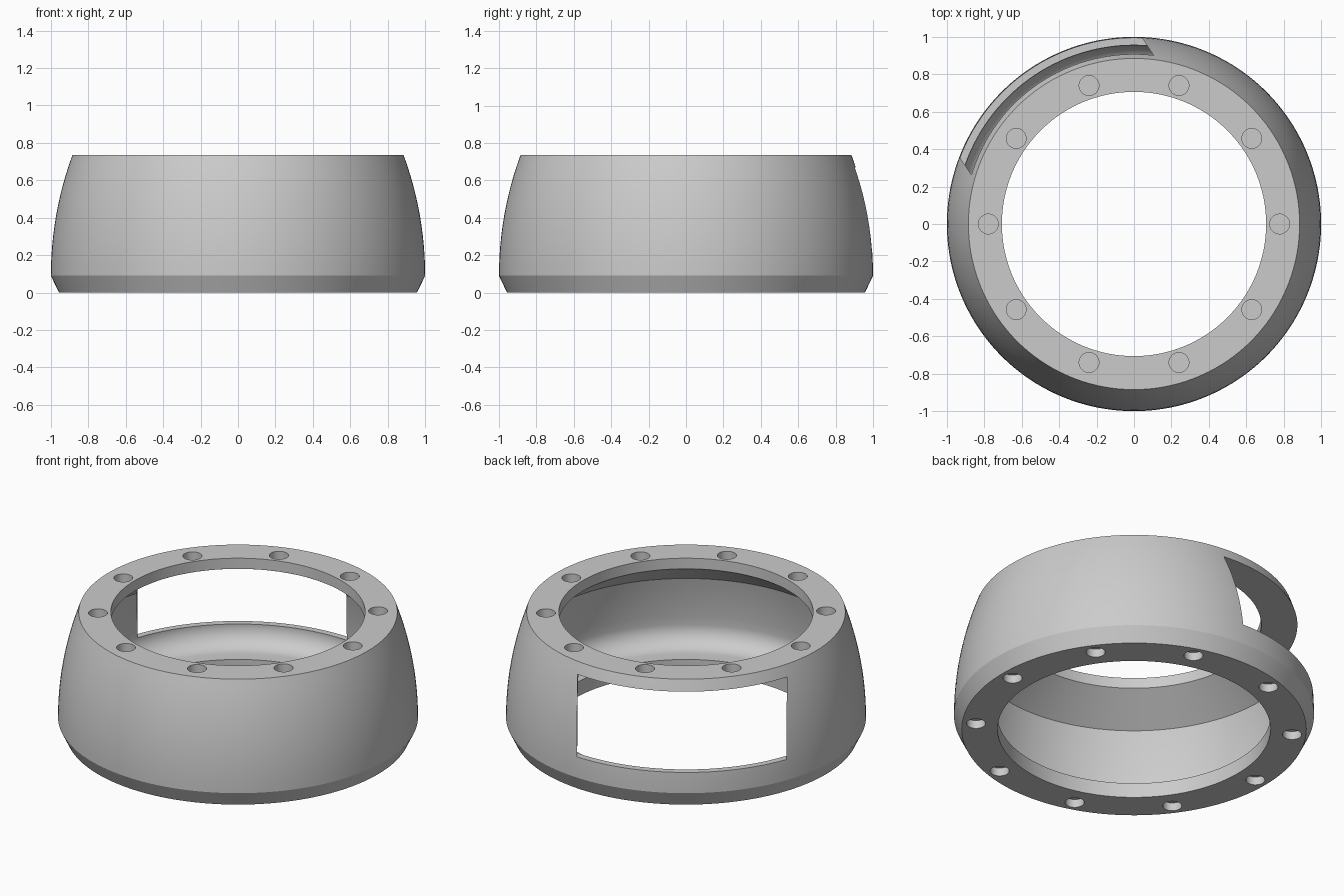
import bpy, bmesh
from math import sin, cos, pi, radians, sqrt
from mathutils import Matrix, Vector

cube = bpy.data.objects.get("Cube")
if cube:
    bpy.data.objects.remove(cube, do_unlink=True)

grey = bpy.data.materials.new("plain grey")
grey.use_nodes = True
grey.diffuse_color = (0.6, 0.6, 0.6, 1)
grey.node_tree.nodes["Principled BSDF"].inputs["Base Color"].default_value = (0.6, 0.6, 0.6, 1)

HEIGHT, CHAMFER, LIP = 0.735, 0.09, 0.67
WINDOW_ANGLE = radians(123.3)


def make_object(name, bm):
    bmesh.ops.recalc_face_normals(bm, faces=bm.faces)
    mesh = bpy.data.meshes.new(name)
    bm.to_mesh(mesh)
    bm.free()
    mesh.materials.append(grey)
    obj = bpy.data.objects.new(name, mesh)
    bpy.context.collection.objects.link(obj)
    return obj


def wall(z, inset=0.0):
    """Radius of the bulging wall at height z."""
    return 1 - 1.865 + sqrt(1.865 ** 2 - (z - CHAMFER) ** 2) - inset


def revolve(name, profile, steps=160):
    bm = bmesh.new()
    rings = []
    for i in range(steps):
        a = 2 * pi * i / steps
        rings.append([bm.verts.new((r * cos(a), r * sin(a), z)) for r, z in profile])
    n = len(profile)
    for i in range(steps):
        a, b = rings[i], rings[(i + 1) % steps]
        for j in range(n):
            k = (j + 1) % n
            bm.faces.new((a[j], b[j], b[k], a[k]))
    return make_object(name, bm)


# Closed cross-section of the housing
outer = [(wall(z), z) for z in (CHAMFER + (HEIGHT - CHAMFER) * i / 12 for i in range(13))]
inner = [(wall(z, 0.04), z) for z in (0.515 - 0.3 * i / 6 for i in range(6))]
fillet = [(0.836 + 0.12 * cos(t), 0.21 - 0.12 * sin(t)) for t in (pi / 2 * i / 10 for i in range(11))]
profile = [(0.758, 0), (0.957, 0)] + outer + [(0.706, HEIGHT), (0.706, LIP)] + inner + fillet
profile.append((0.758, CHAMFER))
housing = revolve("ring_housing", profile)

# Cutter for the side window
bm = bmesh.new()
low, high = 0.215, LIP - 0.001
bmesh.ops.create_cube(bm, size=1, matrix=Matrix.Rotation(WINDOW_ANGLE, 4, "Z")
                      @ Matrix.Translation((0.6, 0, (low + high) / 2))
                      @ Matrix.Diagonal(Vector((1.2, 1.164, high - low, 1))))
window = make_object("window_cutter", bm)


# Cutters for the blind bolt holes
def hole_cutter(name, ring_radius, z):
    bm = bmesh.new()
    for i in range(10):
        a = 2 * pi * i / 10
        place = Matrix.Translation((ring_radius * cos(a), ring_radius * sin(a), z))
        bmesh.ops.create_cone(bm, cap_ends=True, segments=32, radius1=0.053,
                              radius2=0.053, depth=0.1, matrix=place)
    return make_object(name, bm)


cutters = [window, hole_cutter("top_hole_cutter", 0.778, HEIGHT),
           hole_cutter("bottom_hole_cutter", 0.88, 0)]

bpy.context.view_layer.objects.active = housing
for cutter in cutters:
    cutter.hide_render = True
    mod = housing.modifiers.new(cutter.name, "BOOLEAN")
    mod.operation, mod.solver, mod.object = "DIFFERENCE", "EXACT", cutter
    bpy.ops.object.modifier_apply(modifier=mod.name)
    bpy.data.objects.remove(cutter, do_unlink=True)

# Smooth walls with crisp rims
bpy.ops.object.select_all(action="DESELECT")
housing.select_set(True)
bpy.ops.object.shade_smooth_by_angle(angle=radians(25))
